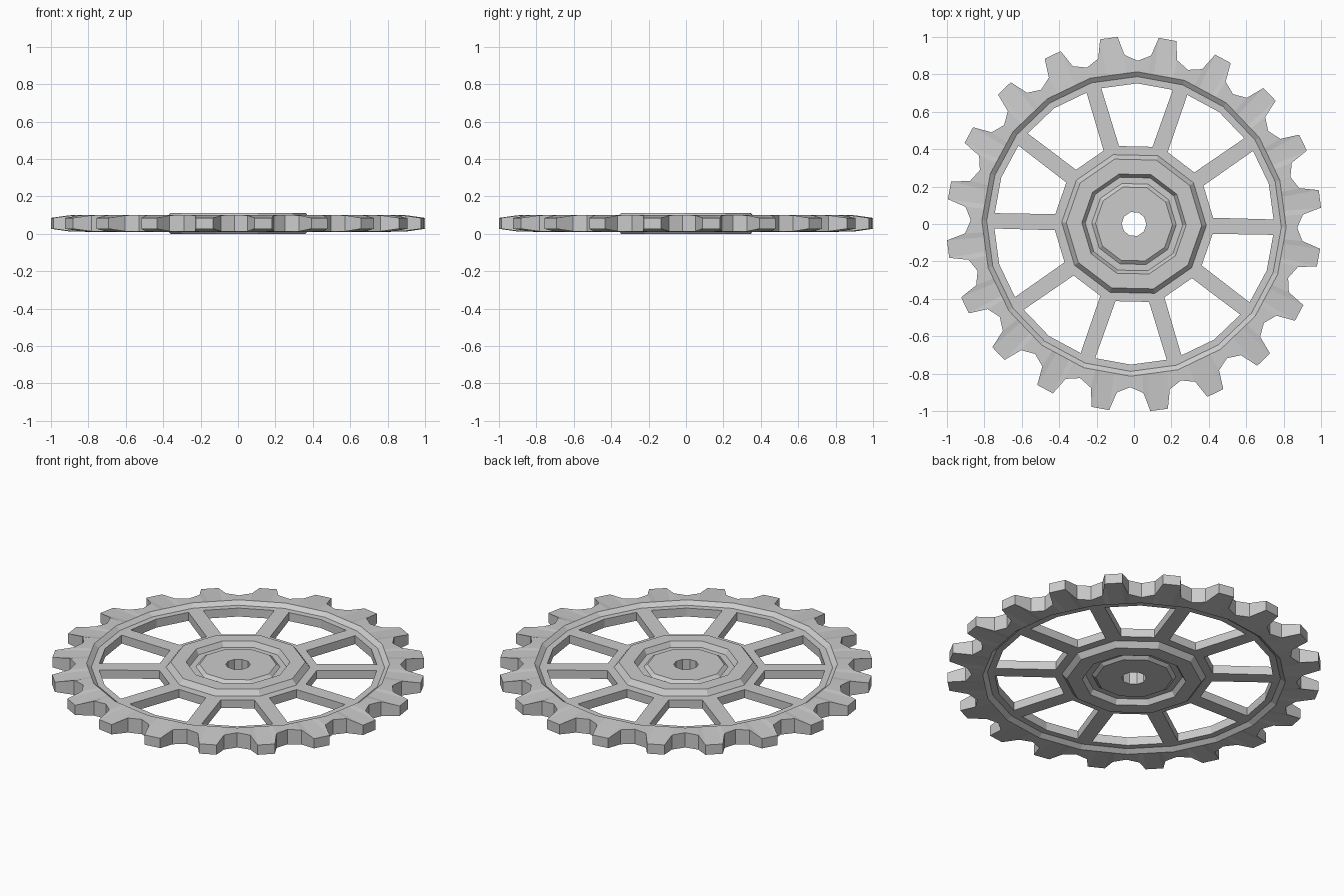
import bpy, bmesh
from math import radians, sin, cos

if "Cube" in bpy.data.objects:
    bpy.data.objects.remove(bpy.data.objects["Cube"])

MID = 0.056          # middle plane of the wheel
TURN = 7.7           # angle of the first tooth centre
SPOKE = -1.3         # angle of the first spoke


def make_object(name, bm):
    bmesh.ops.recalc_face_normals(bm, faces=bm.faces)
    mesh = bpy.data.meshes.new(name)
    bm.to_mesh(mesh)
    bm.free()
    obj = bpy.data.objects.new(name, mesh)
    bpy.context.collection.objects.link(obj)
    return obj


def polar(r, deg, h):
    a = radians(deg)
    return (r * cos(a), r * sin(a), MID + h)


def skin(name, loops):
    """Bridge a closed series of closed loops into a ring-shaped solid."""
    bm = bmesh.new()
    rows = [[bm.verts.new(p) for p in loop] for loop in loops]
    n = len(rows[0])
    for a, b in zip(rows, rows[1:] + rows[:1]):
        for i in range(n):
            j = (i + 1) % n
            bm.faces.new((a[i], a[j], b[j], b[i]))
    return make_object(name, bm)


def mirrored(half):
    """Top profile (radius, height) followed by its underside copy."""
    return half + [(r, -h) for r, h in reversed(half)]


# Toothed rim: each sector holds one tooth (offset, radius, half height)
TOOTH = [(-9, 0.873, 0.044), (-4.5, 0.905, 0.043), (-2.7, 1.004, 0.029),
         (2.7, 1.004, 0.029), (4.5, 0.905, 0.043)]


def tooth_loop(side):
    return [polar(r, TURN + 18 * k + o, h * side)
            for k in range(20) for o, r, h in TOOTH]


def rim_loop(radius, h):
    # 20-sided loop carrying the same point count as the teeth
    return [polar(radius * cos(radians(9)) / cos(radians(o)), TURN + 18 * k + o, h)
            for k in range(20) for o, _, _ in TOOTH]


rim = [(0.814, 0.045), (0.788, 0.025), (0.752, 0.025)]
loops = [tooth_loop(1)] + [rim_loop(r, h) for r, h in mirrored(rim)] + [tooth_loop(-1)]
skin("toothed_rim", loops)

# Ten-sided hub with raised ring, groove, centre boss and axle hole
hub = [(0.436, 0.025), (0.387, 0.025), (0.362, 0.056), (0.279, 0.056),
       (0.261, 0.027), (0.226, 0.027), (0.206, 0.042), (0.066, 0.042)]
skin("hub", [[polar(r, SPOKE + 36 * k, h) for k in range(10)] for r, h in mirrored(hub)])

# Ten spokes
bm = bmesh.new()
for k in range(10):
    a = radians(SPOKE + 36 * k)
    corners = []
    for h in (-0.025, 0.025):
        for r, w in ((0.405, -0.043), (0.765, -0.041), (0.765, 0.041), (0.405, 0.043)):
            corners.append(bm.verts.new((r * cos(a) - w * sin(a),
                                         r * sin(a) + w * cos(a), MID + h)))
    low, high = corners[:4], corners[4:]
    bm.faces.new(low)
    bm.faces.new(high)
    for i in range(4):
        j = (i + 1) % 4
        bm.faces.new((low[i], low[j], high[j], high[i]))
make_object("spokes", bm)
